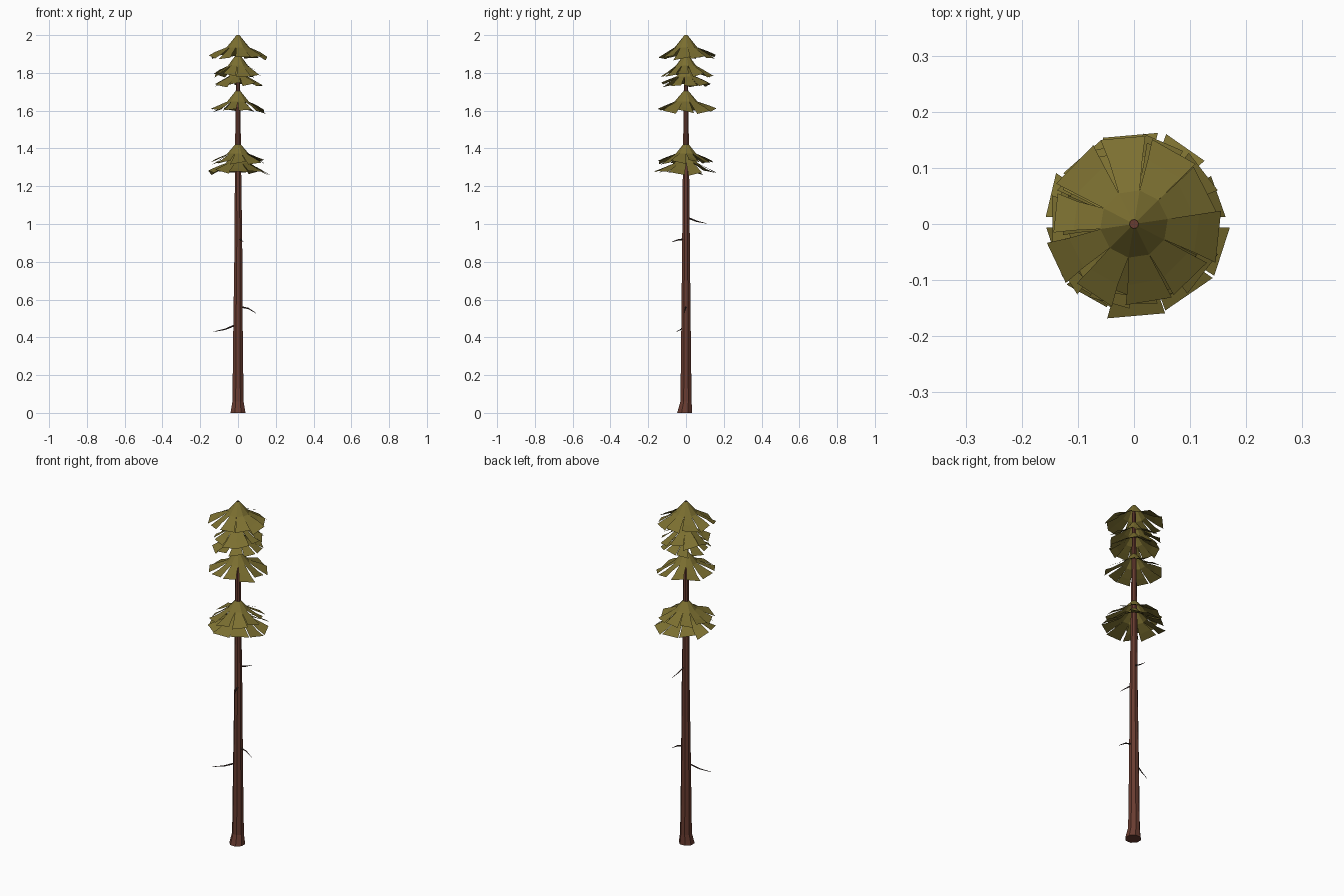
import bpy, bmesh, math, random
from mathutils import Vector

if "Cube" in bpy.data.objects:
    bpy.data.objects.remove(bpy.data.objects["Cube"])

random.seed(4)


def material(name, color):
    m = bpy.data.materials.new(name)
    m.diffuse_color = (*color, 1)
    m.use_nodes = True
    m.node_tree.nodes["Principled BSDF"].inputs["Base Color"].default_value = m.diffuse_color
    return m


BARK = material("bark", (0.14, 0.045, 0.03))
NEEDLES = material("needles", (0.20, 0.16, 0.03))
DEAD = material("dead_wood", (0.05, 0.03, 0.025))


def finish(name, bm, mat):
    mesh = bpy.data.meshes.new(name)
    bm.to_mesh(mesh)
    bm.free()
    ob = bpy.data.objects.new(name, mesh)
    mesh.materials.append(mat)
    bpy.context.collection.objects.link(ob)
    return ob


def tube(name, path, sides, mat):
    """Flat-sided tube through (x, y, z, radius) points."""
    bm = bmesh.new()
    pts = [Vector(p[:3]) for p in path]
    axis = (pts[-1] - pts[0]).normalized()
    u = axis.orthogonal().normalized() if abs(axis.z) < 0.99 else Vector((1, 0, 0))
    v = axis.cross(u).normalized()
    rings = []
    for p, q in zip(pts, path):
        rings.append([bm.verts.new(p + q[3] * (u * math.cos(a) + v * math.sin(a)))
                      for a in (2 * math.pi * (i + 0.5) / sides for i in range(sides))])
    for a, b in zip(rings, rings[1:]):
        for i in range(sides):
            j = (i + 1) % sides
            bm.faces.new((a[i], a[j], b[j], b[i]))
    bm.faces.new(rings[0][::-1])
    bm.faces.new(rings[-1])
    return finish(name, bm, mat)


def skirt(name, top, radius, drop, blades=10):
    """Cone cap whose rim is split into separate drooping blades."""
    bm = bmesh.new()
    start = random.random()

    def point(angle, r, z):
        return bm.verts.new((r * math.cos(angle), r * math.sin(angle), z))

    angles = [2 * math.pi * (i + start) / blades for i in range(blades)]
    tip = [point(a, 0.008, top) for a in angles]
    mid = [point(a, 0.38 * radius, top - 0.55 * drop) for a in angles]
    step = 2 * math.pi / blades
    for i, a in enumerate(angles):
        j = (i + 1) % blades
        bm.faces.new((tip[i], tip[j], mid[j], mid[i]))
        # each blade gets its own length, droop, twist and side gap
        length = radius * random.uniform(0.92, 1.04)
        sag = drop * random.uniform(-0.10, 0.06)
        twist = drop * random.uniform(-0.09, 0.09)
        gap = step * random.uniform(0.0, 0.12)
        turn = step * random.uniform(-0.06, 0.06)
        l, r = a + gap + turn, a + step - gap + turn
        z1, z2 = top - 0.80 * drop + sag * 0.5, top - 0.97 * drop + sag
        b0, b1 = point(l, 0.72 * length, z1 + twist), point(r, 0.72 * length, z1 - twist)
        c0 = point(l, length * random.uniform(0.94, 1), z2 + twist)
        c1 = point(r, length * random.uniform(0.94, 1), z2 - twist)
        bm.faces.new((mid[i], mid[j], b1, b0))
        bm.faces.new((b0, b1, c1, c0))
    return finish(name, bm, NEEDLES)


# trunk with flared foot
tube("trunk", [(0, -0.007, 0, 0.043), (0, 0, 0.06, 0.032), (0, 0, 0.45, 0.027),
               (0.002, 0, 0.9, 0.022), (0, 0, 1.3, 0.018), (0, 0, 1.7, 0.013),
               (0, 0, 1.995, 0.009)], 8, BARK)

# foliage tiers: top height, radius, drop
tiers = [(2.00, 0.160, 0.118), (1.90, 0.142, 0.112), (1.835, 0.135, 0.098),
         (1.71, 0.160, 0.113), (1.43, 0.150, 0.105), (1.385, 0.172, 0.115)]
for n, (top, radius, drop) in enumerate(tiers, 1):
    skirt(f"foliage_tier_{n}", top, radius, drop)

# dead twigs on the bare trunk: start, middle, end
twigs = [((-0.01, -0.005, 0.467), (-0.07, -0.027, 0.442), (-0.13, -0.05, 0.43)),
         ((0.01, 0, 0.562), (0.055, -0.003, 0.553), (0.095, -0.008, 0.528)),
         ((0.005, 0.01, 1.033), (0.01, 0.055, 1.015), (0.015, 0.108, 1.003)),
         ((0.008, -0.01, 0.92), (0.018, -0.045, 0.915), (0.03, -0.075, 0.905))]
for n, pts in enumerate(twigs, 1):
    tube(f"dead_twig_{n}", [(*p, r) for p, r in zip(pts, (0.005, 0.0035, 0.001))], 4, DEAD)
